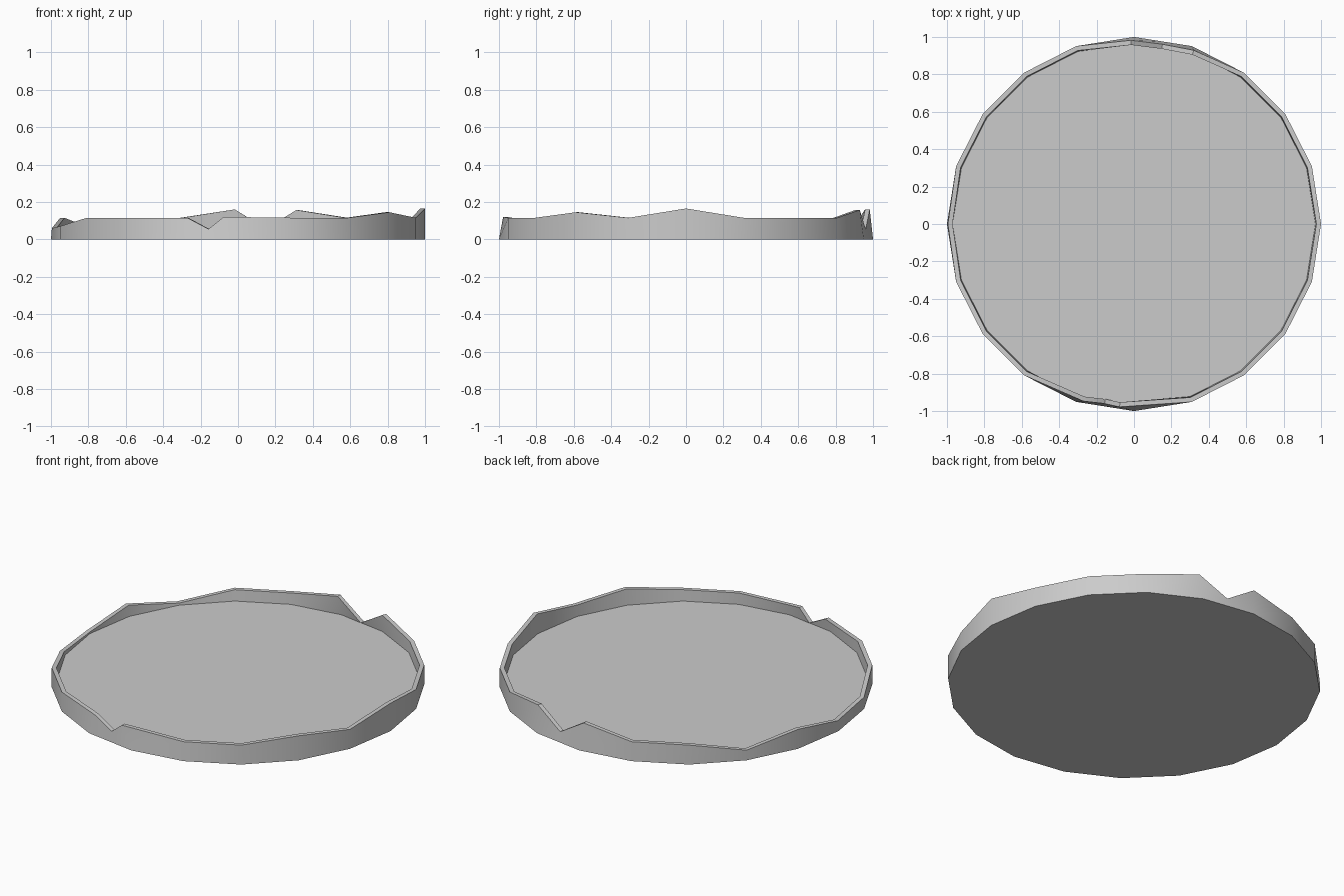
import bpy, bmesh, math

if "Cube" in bpy.data.objects:
    bpy.data.objects.remove(bpy.data.objects["Cube"])

SIDES = 20
FLOOR_Z = 0.05
INNER_R = 0.975

# Rim stations: base angle -> (rim angle, rim height, rim radius)
stations = {18.0 * k: (18.0 * k, 0.115, 1.0) for k in range(SIDES)}

# Raised and worn rim corners
stations.update({
    0: (0, 0.165, 1.0), 324: (324, 0.145, 1.0),
    144: (144, 0.06, 1.0), 180: (180, 0.06, 0.995), 198: (198, 0.07, 1.0),
    72: (71, 0.157, 0.985), 90: (91, 0.16, 0.985),
})
# V-shaped chips at the back and front
stations.update({
    81: (81, 0.055, 0.985),
    252: (254, 0.115, 0.99), 261: (260.7, 0.055, 0.985), 270: (265.5, 0.12, 0.99),
})


def point(angle, radius, z):
    a = math.radians(angle)
    return (radius * math.cos(a), radius * math.sin(a), z)


def chord(angle, radius):
    # Keeps in-between stations on the straight sides of the polygon
    step = 360 / SIDES
    off = math.radians(angle % step - step / 2)
    return radius * math.cos(math.radians(step / 2)) / math.cos(off)


bm = bmesh.new()
base, rim_out, rim_in, floor = [], [], [], []
for a in sorted(stations):
    ra, h, r = stations[a]
    base.append(bm.verts.new(point(a, chord(a, 1.0), 0)))
    rim_out.append(bm.verts.new(point(ra, chord(ra, r), h)))
    rim_in.append(bm.verts.new(point(ra, chord(ra, INNER_R + r - 1), h)))
    floor.append(bm.verts.new(point(a, chord(a, 0.97), FLOOR_Z)))

# Outer wall, rim and inner wall
n = len(base)
for lower, upper in ((base, rim_out), (rim_out, rim_in), (rim_in, floor)):
    for i in range(n):
        j = (i + 1) % n
        bm.faces.new((lower[i], lower[j], upper[j], upper[i]))

# Underside and tray floor
bm.faces.new(base[::-1])
bm.faces.new(floor)
bmesh.ops.recalc_face_normals(bm, faces=bm.faces[:])

mesh = bpy.data.meshes.new("chipped_dish")
bm.to_mesh(mesh)
bm.free()
dish = bpy.data.objects.new("chipped_dish", mesh)
bpy.context.collection.objects.link(dish)
bpy.context.view_layer.objects.active = dish
dish.select_set(True)
bpy.ops.object.shade_smooth_by_angle(angle=math.radians(30))
